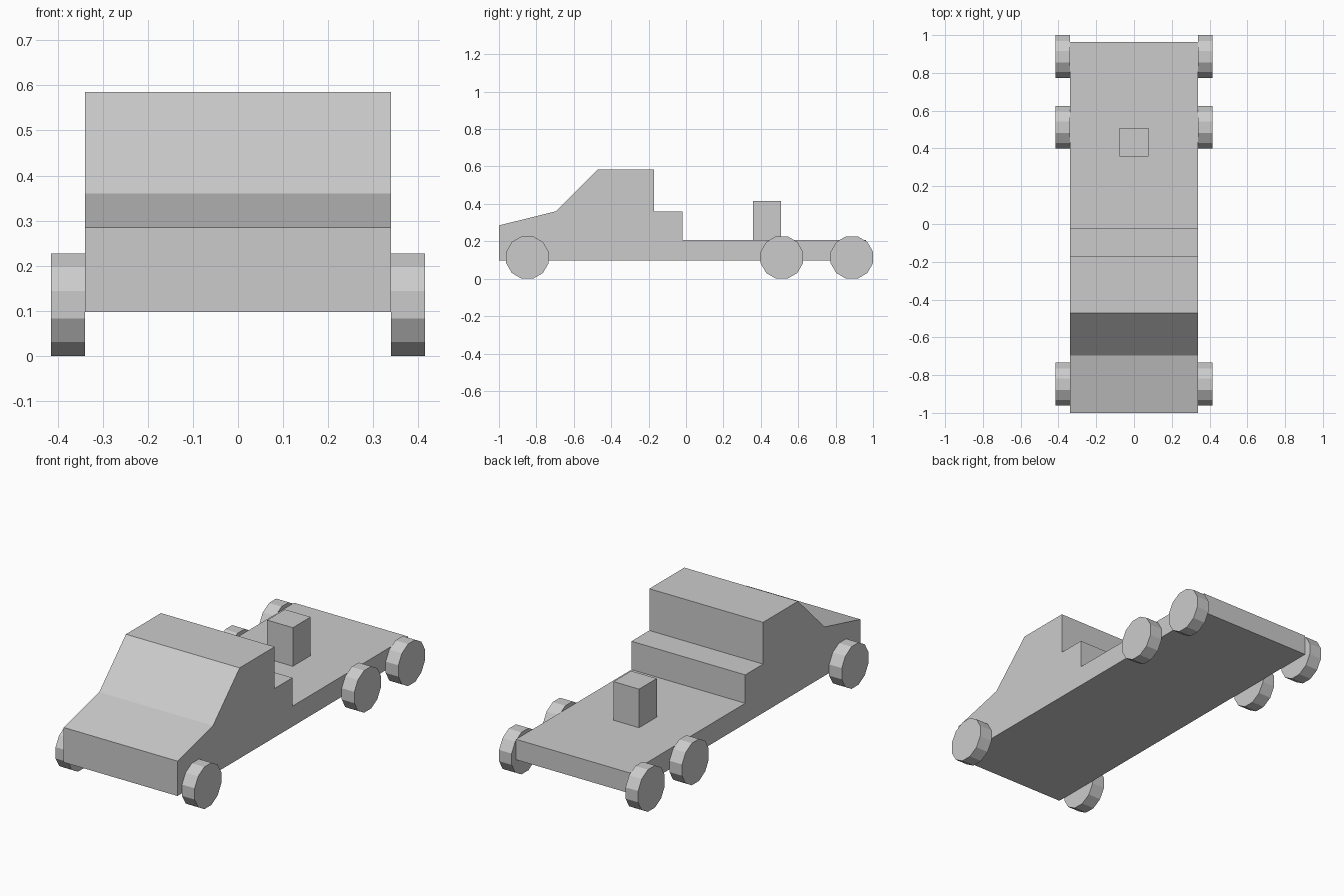
import bpy
import bmesh
from math import pi
from mathutils import Matrix

cube = bpy.data.objects.get("Cube")
if cube:
    bpy.data.objects.remove(cube, do_unlink=True)

# Single plain grey finish
grey = bpy.data.materials.new("plain_grey")
grey.use_nodes = True
colour = (0.6, 0.6, 0.6, 1)
grey.diffuse_color = colour
grey.node_tree.nodes["Principled BSDF"].inputs["Base Color"].default_value = colour


def finish(name, bm):
    bmesh.ops.recalc_face_normals(bm, faces=bm.faces)
    mesh = bpy.data.meshes.new(name)
    bm.to_mesh(mesh)
    bm.free()
    mesh.materials.append(grey)
    obj = bpy.data.objects.new(name, mesh)
    bpy.context.collection.objects.link(obj)
    return obj


def extrude_profile(name, profile, half_width):
    """Extrude a side profile of (y, z) points across x."""
    bm = bmesh.new()
    face = bm.faces.new([bm.verts.new((-half_width, y, z)) for y, z in profile])
    result = bmesh.ops.extrude_face_region(bm, geom=[face], use_keep_orig=True)
    verts = [g for g in result["geom"] if isinstance(g, bmesh.types.BMVert)]
    bmesh.ops.translate(bm, verts=verts, vec=(2 * half_width, 0, 0))
    return finish(name, bm)


def add_wheel(name, x, y):
    """Twelve-sided disc lying flat on the ground along one of its sides."""
    bm = bmesh.new()
    turn = Matrix.Rotation(pi / 2, 4, "Y") @ Matrix.Rotation(pi / 12, 4, "Z")
    bmesh.ops.create_cone(bm, cap_ends=True, segments=12, radius1=0.1175,
                          radius2=0.1175, depth=0.075,
                          matrix=Matrix.Translation((x, y, 0.1135)) @ turn)
    return finish(name, bm)


# Body: bonnet, windscreen, cab, rear step and flat bed
bed, step, roof = 0.207, 0.36, 0.585
extrude_profile("truck_body", [
    (-1, 0.097), (-1, 0.285), (-0.697, step), (-0.47, roof), (-0.172, roof),
    (-0.172, step), (-0.02, step), (-0.02, bed), (0.963, bed), (0.963, 0.097),
], 0.339)

# Hitch block on the bed
extrude_profile("hitch_block", [
    (0.358, bed), (0.358, 0.415), (0.509, 0.415), (0.509, bed)], 0.0765)

# Three axles of wheels
for axle, y in (("front", -0.848), ("middle", 0.512), ("rear", 0.8865)):
    for side, x in (("left", 0.377), ("right", -0.377)):
        add_wheel(f"{axle}_{side}_wheel", x, y)
